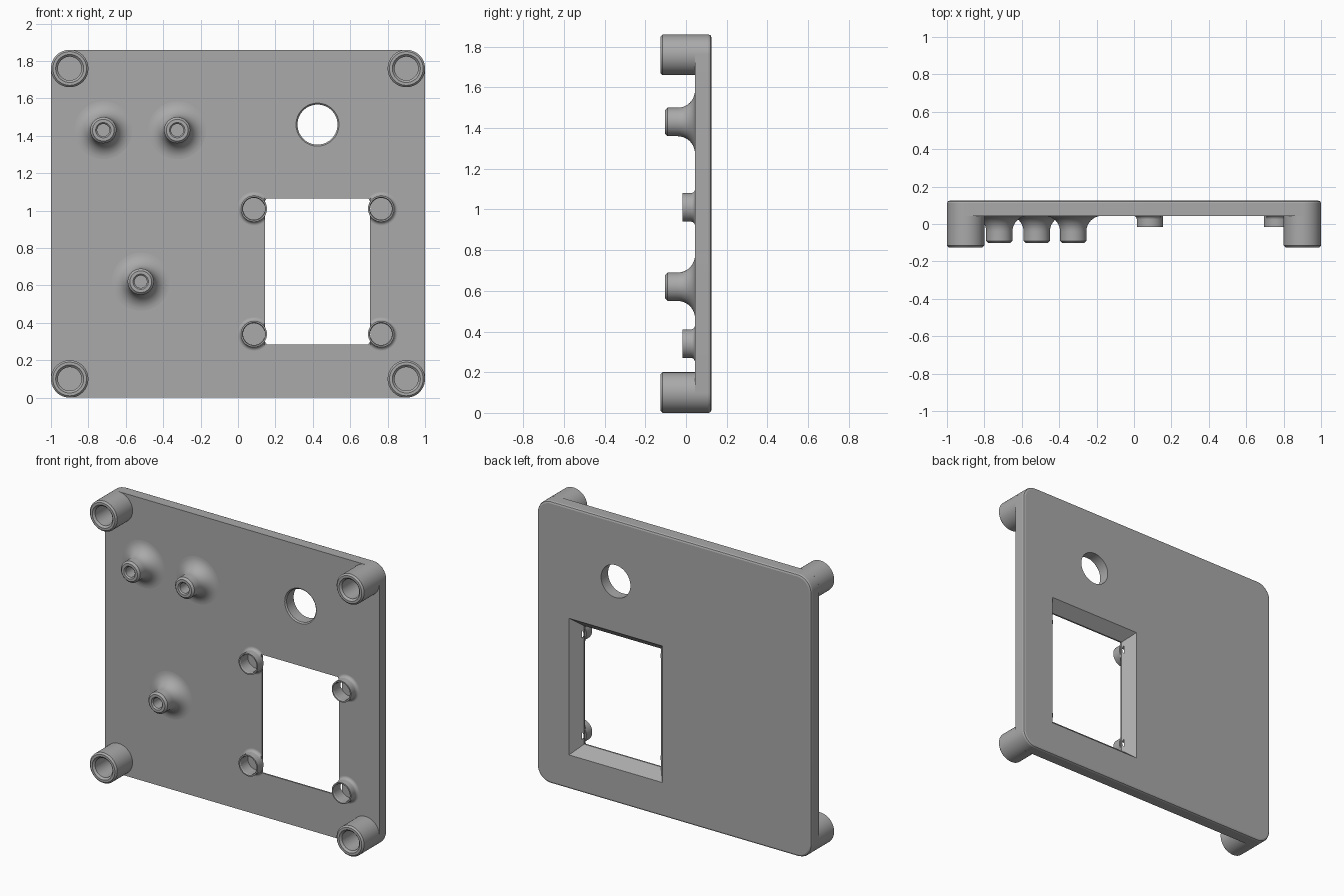
import bpy, bmesh, math
from mathutils import Vector, Matrix

if "Cube" in bpy.data.objects:
    bpy.data.objects.remove(bpy.data.objects["Cube"], do_unlink=True)

grey = bpy.data.materials.new("mid grey plastic")
grey.use_nodes = True
COLOUR = (0.4, 0.4, 0.4, 1)
grey.diffuse_color = COLOUR
grey.node_tree.nodes["Principled BSDF"].inputs["Base Color"].default_value = COLOUR

HEIGHT = 1.86
FRONT, BACK = 0.044, 0.125       # plate faces along y
RIM = -0.125                     # front end of the corner posts
WIN = (0.145, 0.705, 0.285, 1.065)  # window x and z limits


def finish(bm, name):
    bmesh.ops.remove_doubles(bm, verts=bm.verts, dist=1e-5)
    bmesh.ops.recalc_face_normals(bm, faces=bm.faces)
    mesh = bpy.data.meshes.new(name)
    bm.to_mesh(mesh)
    bm.free()
    mesh.materials.append(grey)
    obj = bpy.data.objects.new(name, mesh)
    bpy.context.collection.objects.link(obj)
    return obj


def smooth(obj):
    bpy.ops.object.select_all(action="DESELECT")
    obj.select_set(True)
    bpy.context.view_layer.objects.active = obj
    bpy.ops.object.shade_smooth_by_angle(angle=math.radians(20))


def lathe(name, profile, x, z, adjust=None):
    """Turn a (radius, y) profile about an axis along y."""
    bm = bmesh.new()
    verts = [bm.verts.new((r, y, 0)) for r, y in profile]
    edges = [bm.edges.new(pair) for pair in zip(verts, verts[1:])]
    bmesh.ops.spin(bm, geom=verts + edges, cent=(0, 0, 0), axis=(0, 1, 0),
                   angle=math.tau, steps=64)
    bmesh.ops.transform(bm, matrix=Matrix.Translation((x, 0, z)), verts=bm.verts)
    if adjust:
        for v in bm.verts:
            adjust(v)
    return finish(bm, name)


def flare(radius, size, steps=10):
    """Concave fillet running from a stem out to the plate front."""
    arc = [i / steps * math.pi / 2 for i in range(steps + 1)]
    return [(radius + size * (1 - math.cos(a)),
             FRONT - size * (1 - math.sin(a))) for a in arc]


def cut(target, cutter):
    cutter.hide_render = True
    bpy.context.view_layer.objects.active = target
    mod = target.modifiers.new("cut", "BOOLEAN")
    mod.operation, mod.solver, mod.object = "DIFFERENCE", "EXACT", cutter
    bpy.ops.object.modifier_apply(modifier=mod.name)
    bpy.data.objects.remove(cutter, do_unlink=True)


# Plate with rounded corners and a softened back edge
bm = bmesh.new()
outline = []
corner = 0.1
for k, (sx, sz) in enumerate([(1, 1), (-1, 1), (-1, -1), (1, -1)]):
    for i in range(13):
        a = (k + i / 12) * math.pi / 2
        outline.append(bm.verts.new((sx * (1 - corner) + corner * math.cos(a), FRONT,
                                     HEIGHT / 2 + sz * (HEIGHT / 2 - corner)
                                     + corner * math.sin(a))))
face = bm.faces.new(outline)
out = bmesh.ops.extrude_face_region(bm, geom=[face], use_keep_orig=True)
back_verts = [g for g in out["geom"] if isinstance(g, bmesh.types.BMVert)]
bmesh.ops.translate(bm, verts=back_verts, vec=(0, BACK - FRONT, 0))
bmesh.ops.recalc_face_normals(bm, faces=bm.faces)
rim_edges = [e for e in bm.edges if all(v.co.y > BACK - 0.001 for v in e.verts)]
bmesh.ops.bevel(bm, geom=rim_edges, offset=0.014, segments=2, profile=0.5,
                affect="EDGES")
plate = finish(bm, "plate")

# Window: thin straight lip at the front, then flaring towards the back
bm = bmesh.new()
rings = []
for y, grow in [(FRONT - 0.05, 0), (FRONT + 0.01, 0), (BACK, 0.06), (BACK + 0.05, 0.06)]:
    x0, x1, z0, z1 = WIN[0] - grow, WIN[1] + grow, WIN[2] - grow, WIN[3] + grow
    rings.append([bm.verts.new((x, y, z))
                  for x, z in [(x0, z0), (x1, z0), (x1, z1), (x0, z1)]])
for a, b in zip(rings, rings[1:]):
    for i in range(4):
        j = (i + 1) % 4
        bm.faces.new((a[i], a[j], b[j], b[i]))
bm.faces.new(rings[0])
bm.faces.new(rings[-1])
cut(plate, finish(bm, "window_cutter"))

# Round opening with a narrow chamfer at the front
cut(plate, lathe("opening_cutter", [(0, 0), (0.115, 0), (0.115, FRONT), (0.107, FRONT + 0.008),
                                    (0.107, 0.2), (0, 0.2)], 0.425, 1.46))

# Screw sockets around the window, then their raised collars
def clear_window(v):
    """Drop the flare where it would hang over the window."""
    centre = Vector((min((0.085, 0.765), key=lambda c: abs(c - v.co.x)), v.co.y,
                     min((0.34, 1.01), key=lambda c: abs(c - v.co.z))))
    d = v.co - centre
    if d.length > 0.07 and WIN[0] < v.co.x < WIN[1] and WIN[2] < v.co.z < WIN[3]:
        v.co = centre + d.normalized() * 0.07


collars = []
for side, x in [("right", 0.085), ("left", 0.765)]:
    for level, z in [("lower", 0.34), ("upper", 1.01)]:
        cut(plate, lathe("socket_cutter", [(0, -0.1), (0.058, -0.1),
                                           (0.058, 0.064), (0, 0.064)], x, z))
        profile = [(0.058, FRONT), (0.058, -0.01), (0.062, -0.016), (0.07, -0.016)]
        profile += flare(0.07, 0.02) + [(0.058, FRONT)]
        collars.append(lathe(f"{level}_{side}_window_collar", profile, x, z, clear_window))

# Corner posts with countersunk blind holes
posts = []
for side, x in [("right", -0.9), ("left", 0.9)]:
    for level, z in [("lower", 0.1), ("upper", HEIGHT - 0.1)]:
        posts.append(lathe(f"{level}_{side}_corner_post", [
            (0, 0.04), (0.063, 0.04), (0.063, RIM + 0.012), (0.075, RIM),
            (0.09, RIM), (0.1, RIM + 0.01), (0.1, FRONT), (0, FRONT)], x, z))

# Flared standoffs with small blind holes
standoffs = []
for name, x, z in [("upper_outer", -0.72, 1.43), ("upper_inner", -0.325, 1.43),
                   ("lower", -0.52, 0.62)]:
    tip = -0.102
    profile = [(0, 0.03), (0.033, 0.03), (0.033, tip + 0.008), (0.041, tip),
               (0.058, tip), (0.07, tip + 0.012)] + flare(0.07, 0.085) + [(0, FRONT)]
    standoffs.append(lathe(f"{name}_standoff", profile, x, z))

for obj in [plate] + collars + posts + standoffs:
    smooth(obj)
